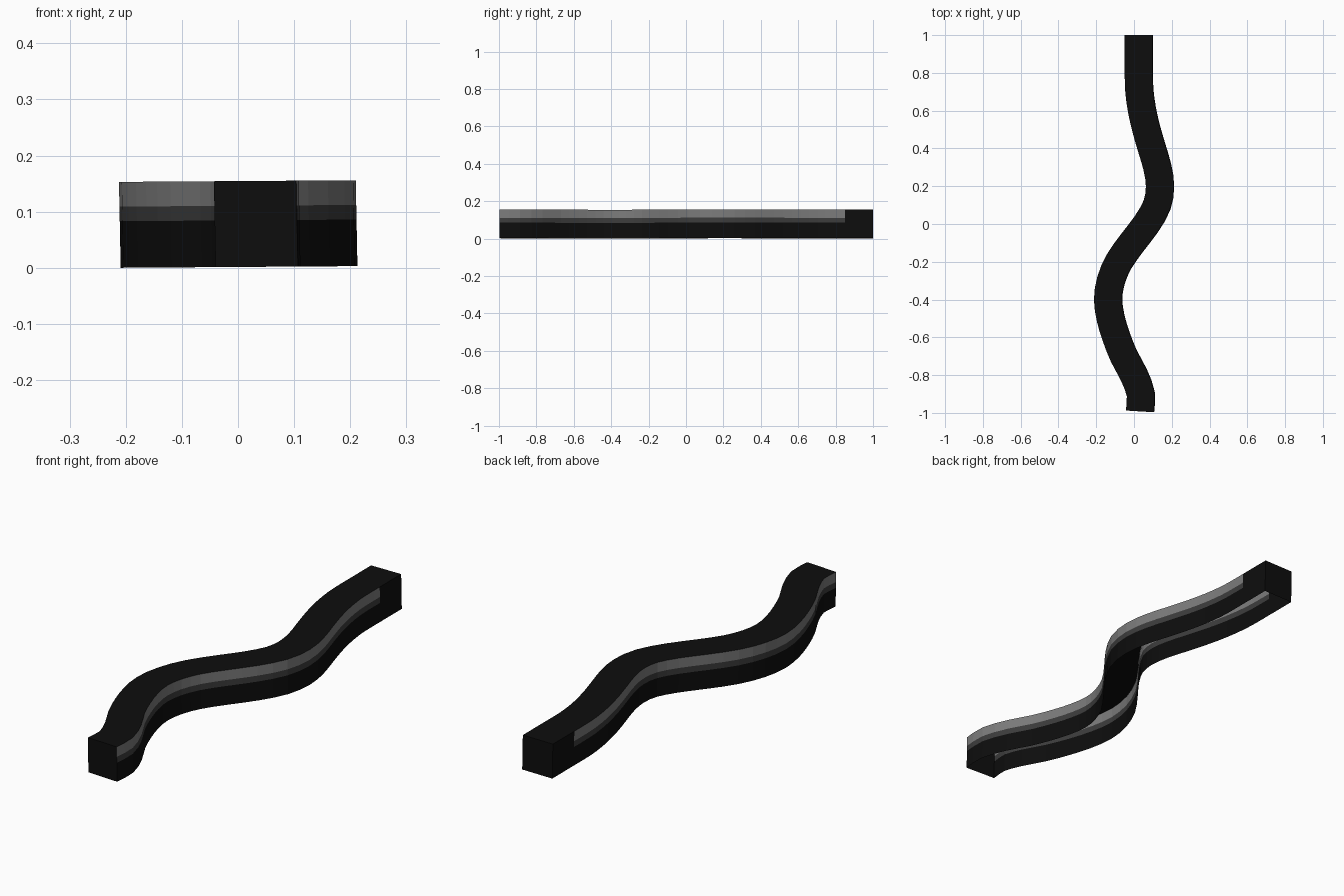
import bpy, bmesh
from mathutils import Vector

if "Cube" in bpy.data.objects:
    bpy.data.objects.remove(bpy.data.objects["Cube"])


def material(name, value):
    m = bpy.data.materials.new(name)
    m.diffuse_color = (value, value, value, 1)
    m.use_nodes = True
    m.node_tree.nodes["Principled BSDF"].inputs["Base Color"].default_value = m.diffuse_color
    return m


BLACK, DARK, LIGHT = 0, 1, 2
mats = [material("black", 0.004), material("dark grey", 0.045), material("light grey", 0.2)]

# Centre line of the winding channel, front to back (x, y)
path = [(.032, -.992), (.036, -.9), (.0, -.8), (-.053, -.7), (-.093, -.6), (-.123, -.5),
        (-.137, -.4), (-.122, -.3), (-.08, -.2), (-.01, -.1), (.066, 0), (.122, .1),
        (.138, .2), (.124, .3), (.095, .4), (.066, .5), (.043, .6), (.029, .7),
        (.026, .78), (.026, .85), (.026, 1)]
P = [Vector((x, y, 0)) for x, y in path]
HALF = 0.0735
STEPS = 2


def catmull(a, b, c, d, t):
    return 0.5 * (2 * b + (c - a) * t + (2 * a - 5 * b + 4 * c - d) * t * t
                  + (3 * b - a - 3 * c + d) * t ** 3)


# Smoothed centre line
line = []
for i in range(len(P) - 1):
    a = P[i - 1] if i else 2 * P[0] - P[1]
    d = P[i + 2] if i + 2 < len(P) else 2 * P[-1] - P[-2]
    line += [catmull(a, P[i], P[i + 1], d, s / STEPS) for s in range(STEPS)]
line.append(P[-1])

# Open-bottomed cross-section: left wall, top, right wall (side, height)
levels = [0, 0.083, 0.109, 0.153]
profile = [(-1, z) for z in levels] + [(1, z) for z in reversed(levels)]
band_colours = [BLACK, DARK, LIGHT, BLACK, LIGHT, DARK, BLACK]

bm = bmesh.new()
rings = []
for i, c in enumerate(line):
    t = (line[min(i + 1, len(line) - 1)] - line[max(i - 1, 0)]).normalized()
    if i == len(line) - 1:
        t = Vector((0, 1, 0))
    if i == 0:
        t = Vector((.06, 1, 0)).normalized()
    side = Vector((t.y, -t.x, 0))
    ring = []
    for s, z in profile:
        p = c + side * s * HALF
        # slight roll of the whole piece
        ring.append(bm.verts.new((p.x - .02 * (z - .07), p.y, z + (p.x + .21) * .007)))
    rings.append(ring)

# Walls and top, with side stripes that stop at the plain back block
for i in range(len(rings) - 1):
    for j, colour in enumerate(band_colours):
        f = bm.faces.new((rings[i][j], rings[i + 1][j], rings[i + 1][j + 1], rings[i][j + 1]))
        f.material_index = BLACK if line[i].y > 0.845 else colour

# Closed front and back ends
bm.faces.new(rings[0])
bm.faces.new(list(reversed(rings[-1])))
bmesh.ops.recalc_face_normals(bm, faces=bm.faces)
top = max(bm.faces, key=lambda f: f.calc_center_median().z)
if top.normal.z < 0:
    bmesh.ops.reverse_faces(bm, faces=bm.faces)

mesh = bpy.data.meshes.new("winding_channel")
bm.to_mesh(mesh)
bm.free()
for m in mats:
    mesh.materials.append(m)
obj = bpy.data.objects.new("winding_channel", mesh)
bpy.context.collection.objects.link(obj)
